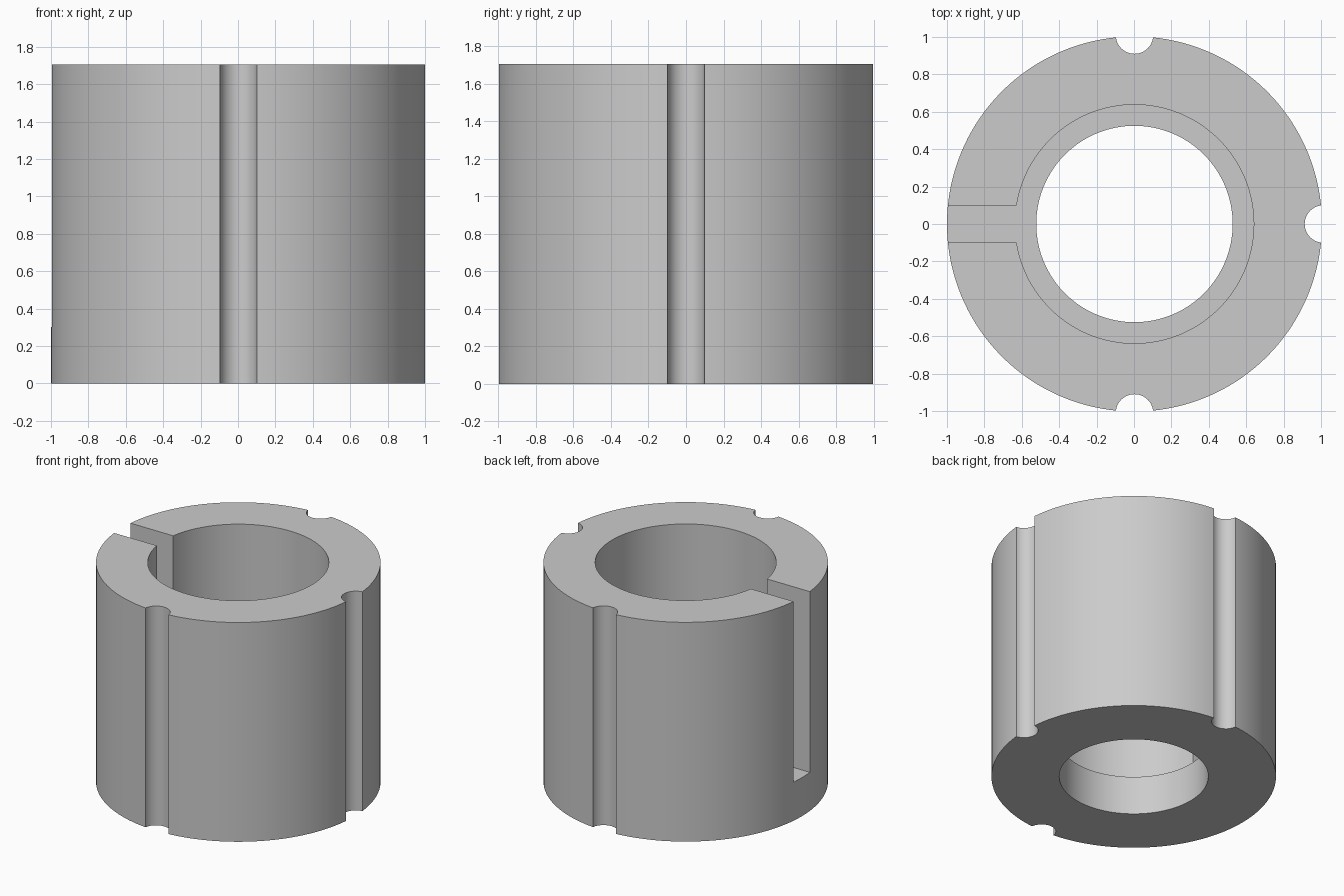
import bpy
import math

cube = bpy.data.objects.get("Cube")
if cube:
    bpy.data.objects.remove(cube, do_unlink=True)

HEIGHT = 1.705
OUTER_R = 1.0025
LEDGE_Z = 0.3
CENTRE_X = 0.0025
GROOVE_DIST = 1.01
SLOT_WIDTH = 0.2

grey = bpy.data.materials.new("plain grey")
grey.use_nodes = True
colour = (0.6, 0.6, 0.6, 1)
grey.diffuse_color = colour
grey.node_tree.nodes["Principled BSDF"].inputs["Base Color"].default_value = colour


def cylinder(name, radius, bottom, top, x=0, y=0, sides=128):
    bpy.ops.mesh.primitive_cylinder_add(
        vertices=sides, radius=radius, depth=top - bottom,
        location=(CENTRE_X + x, y, (bottom + top) / 2))
    obj = bpy.context.object
    obj.name = name
    return obj


# Solid sleeve body
body = cylinder("slotted_sleeve", OUTER_R, 0, HEIGHT, sides=144)
body.data.materials.append(grey)

# Narrow through bore and wide upper bore, leaving a ledge
cutters = [cylinder("through_bore_cutter", 0.525, -0.2, HEIGHT + 0.2),
           cylinder("upper_bore_cutter", 0.638, LEDGE_Z, HEIGHT + 0.2)]

# Round grooves on the front, left and back
for side, degrees in (("front", -90), ("left", 0), ("back", 90)):
    angle = math.radians(degrees)
    cutters.append(cylinder(side + "_groove_cutter", 0.1, -0.2, HEIGHT + 0.2,
                            GROOVE_DIST * math.cos(angle),
                            GROOVE_DIST * math.sin(angle), 48))

# Open slot through the right wall, level with the ledge
slot_top = HEIGHT + 0.2
bpy.ops.mesh.primitive_cube_add(size=1, location=(-0.8, 0, (LEDGE_Z + slot_top) / 2))
slot = bpy.context.object
slot.name = "slot_cutter"
slot.scale = (0.8, SLOT_WIDTH, slot_top - LEDGE_Z)
cutters.append(slot)

# Cut everything, then drop the cutters
bpy.ops.object.select_all(action="DESELECT")
body.select_set(True)
bpy.context.view_layer.objects.active = body
for cutter in cutters:
    cutter.hide_render = True
    mod = body.modifiers.new(cutter.name, "BOOLEAN")
    mod.operation = "DIFFERENCE"
    mod.solver = "EXACT"
    mod.object = cutter
    bpy.ops.object.modifier_apply(modifier=mod.name)
    bpy.data.objects.remove(cutter, do_unlink=True)

bpy.ops.object.shade_smooth_by_angle(angle=math.radians(30))
